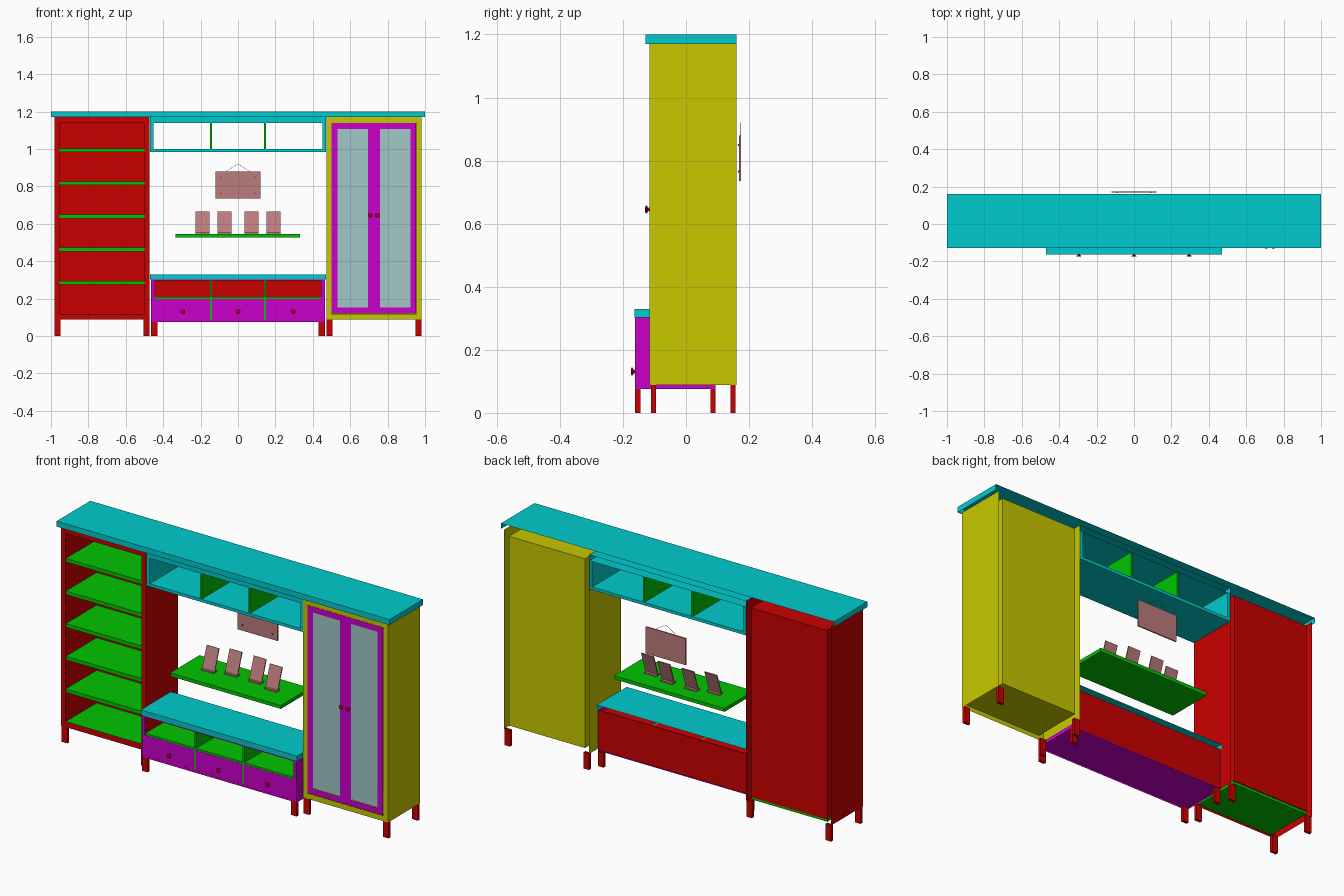
import bpy, bmesh, math
from mathutils import Matrix, Vector

if "Cube" in bpy.data.objects:
    bpy.data.objects.remove(bpy.data.objects["Cube"])


def material(name, r, g, b):
    m = bpy.data.materials.new(name)
    m.diffuse_color = (r, g, b, 1)
    m.use_nodes = True
    m.node_tree.nodes["Principled BSDF"].inputs["Base Color"].default_value = m.diffuse_color
    return m


RED = material("red", .6, .0, .0)
CYAN = material("cyan", .0, .6, .62)
YELLOW = material("yellow", .58, .58, .0)
GREEN = material("green", .0, .55, .0)
PURPLE = material("purple", .6, .0, .6)
GLASS = material("glass", .36, .57, .57)
PINK = material("pink", .5, .2, .2)
DARK = material("dark_red", .4, .0, .03)


def finish(name, bm, mat):
    me = bpy.data.meshes.new(name)
    bm.to_mesh(me)
    bm.free()
    me.materials.append(mat)
    ob = bpy.data.objects.new(name, me)
    bpy.context.collection.objects.link(ob)
    return ob


def box(name, x, y, z, mat, skip=(), inward=False):
    """Box from ranges; skip lists open sides such as '+y'."""
    bm = bmesh.new()
    bmesh.ops.create_cube(bm, size=1)
    dead = [f for f in bm.faces for s in skip
            if f.normal["xyz".index(s[1])] * (1 if s[0] == "+" else -1) > .9]
    if dead:
        bmesh.ops.delete(bm, geom=dead, context="FACES")
    for v in bm.verts:
        v.co = [r[0] + (c + .5) * (r[1] - r[0]) for c, r in zip(v.co, (x, y, z))]
    if inward:
        bmesh.ops.reverse_faces(bm, faces=bm.faces[:])
    return finish(name, bm, mat)


def frame(name, x, z, xi, zi, y, mat):
    """Flat rectangular ring facing the front."""
    bm = bmesh.new()
    loops = []
    for a, c in ((x, z), (xi, zi)):
        loops.append([bm.verts.new((a[i], y, c[j])) for i, j in ((0, 0), (1, 0), (1, 1), (0, 1))])
    o, n = loops
    for i in range(4):
        k = (i + 1) % 4
        bm.faces.new((o[i], o[k], n[k], n[i]))
    return finish(name, bm, mat)


def knob(name, x, z, y, length):
    """Turned knob: stem and round head, axis along y."""
    bm = bmesh.new()
    prof = [(0, .006), (.35, .005), (.5, .011), (.8, .013), (1, .007)]
    rings = [[bm.verts.new((x + r * math.cos(i * math.pi / 6), y - t * length,
                            z + r * math.sin(i * math.pi / 6))) for i in range(12)]
             for t, r in prof]
    for a, b in zip(rings, rings[1:]):
        for i in range(12):
            k = (i + 1) % 12
            bm.faces.new((a[i], a[k], b[k], b[i]))
    bm.faces.new(rings[-1])
    bmesh.ops.recalc_face_normals(bm, faces=bm.faces[:])
    finish(name, bm, DARK)


def legs(name, x, y, top):
    for i, lx in enumerate((x[0], x[1] - .034)):
        for j, ly in enumerate((y[0], y[1] - .016)):
            box(f"{name}_leg_{i}{j}", (lx, lx + .034), (ly, ly + .016), (0, top), RED, ["+z"])


# Long crown top, a shell open below and behind
box("crown_top", (-1, 1), (-.128, .16), (1.17, 1.2), CYAN, ["+y", "-z"])

# Tall side cabinets: outer sides, front frame and inner niche
Y = (-.115, .16)
Z = (.088, 1.17)
for name, x, mat in (("bookcase", (-.982, -.472), RED), ("wardrobe", (.472, .982), YELLOW)):
    xi = (x[0] + .027, x[1] - .027)
    zi = (.118, 1.14)
    box(name + "_sides", x, Y, Z, mat, ["-y", "+y", "+z", "-z"])
    frame(name + "_front_frame", x, Z, xi, zi, Y[0], mat)
    box(name + "_niche", xi, (Y[0], .155), (.112, 1.14), mat, ["-y"], True)
    legs(name, x, (-.111, .157), Z[0])

# Bookcase shelves
for i in range(6):
    z = .098 + .1772 * i
    box(f"bookcase_shelf_{i}", (-.955, -.499), (-.113, .15), (z, z + .02), GREEN)

# Glazed wardrobe doors with knobs
for i, (a, b) in enumerate(((.5, .7265), (.7275, .953))):
    g = (a + .032, b - .032)
    frame(f"door_frame_{i}", (a, b), (.12, 1.14), g, (.152, 1.108), -.116, PURPLE)
    box(f"door_glass_{i}", g, (-.114, -.110), (.152, 1.108), GLASS)
for i, x in enumerate((.707, .745)):
    knob(f"door_knob_{i}", x, .645, -.116, .014)

# Hanging cabinet, open front and back
box("upper_bottom", (-.47, .47), (-.112, .158), (.984, 1.0), CYAN)
box("upper_top", (-.47, .47), (-.112, .158), (1.138, 1.17), CYAN, ["+y"])
for s in (-1, 1):
    box("upper_side", sorted((s * .47, s * .453)), (-.112, .158), (1.0, 1.138), CYAN)
    box("upper_divider", (s * .145 - .005, s * .145 + .005), (-.11, .155), (1.0, 1.138), GREEN)

# Low media base
box("base_top", (-.47, .47), (-.163, .095), (.303, .33), CYAN, ["+y", "-z"])
X = (-.465, .465)
box("base_sides", X, (-.161, .093), (.075, .303), PURPLE, ["-y", "+y", "+z", "-z"])
box("base_bottom", X, (-.16, .092), (.083, .086), PURPLE)
box("base_back", X, (.086, .09), (.087, .303), RED)
frame("base_front_frame", X, (.075, .303), (-.445, .445), (.085, .296), -.161, PURPLE)
box("base_niche", (-.445, .445), (-.16, .085), (.2, .296), RED, ["-y", "-z"], True)
box("base_niche_floor", (-.445, .445), (-.16, .085), (.198, .208), GREEN)
for s in (-1, 1):
    box("base_divider", (s * .145 - .005, s * .145 + .005), (-.16, .085), (.087, .296), GREEN)
for i, (a, b) in enumerate(((-.445, -.15), (-.14, .14), (.15, .445))):
    box(f"drawer_{i}", (a, b), (-.161, .07), (.087, .198), PURPLE)
    knob(f"drawer_knob_{i}", .295 * (i - 1), .131, -.161, .014)
legs("base", X, (-.161, .093), .08)

# Display shelf with leaning photo stands
box("display_shelf", (-.333, .331), (-.105, .145), (.527, .546), GREEN)
for i, (x, y) in enumerate(((-.19, .02), (-.073, .05), (.072, .05), (.19, .02))):
    box(f"photo_base_{i}", (x - .037, x + .037), (y - .014, y + .018), (.546, .553), PINK)
    ob = box(f"photo_{i}", (-.037, .037), (-.003, .003), (0, .117), PINK)
    ob.data.transform(Matrix.Translation((x, y, .553)) @ Matrix.Rotation(-.33, 4, "X"))

# Hanging picture with pins and wire
box("picture", (-.12, .12), (.168, .175), (.735, .88), PINK)
for s in (-1, 1):
    for z in (.765, .85):
        box("picture_pin", (s * .09 - .003, s * .09 + .003), (.165, .168), (z - .003, z + .003), DARK)
cu = bpy.data.curves.new("picture_wire", "CURVE")
cu.dimensions = "3D"
cu.bevel_depth = .0008
cu.bevel_resolution = 0
sp = cu.splines.new("POLY")
sp.points.add(2)
for p, c in zip(sp.points, ((-.065, .88), (0, .92), (.065, .88))):
    p.co = (c[0], .172, c[1], 1)
cu.materials.append(DARK)
bpy.context.collection.objects.link(bpy.data.objects.new("picture_wire", cu))
